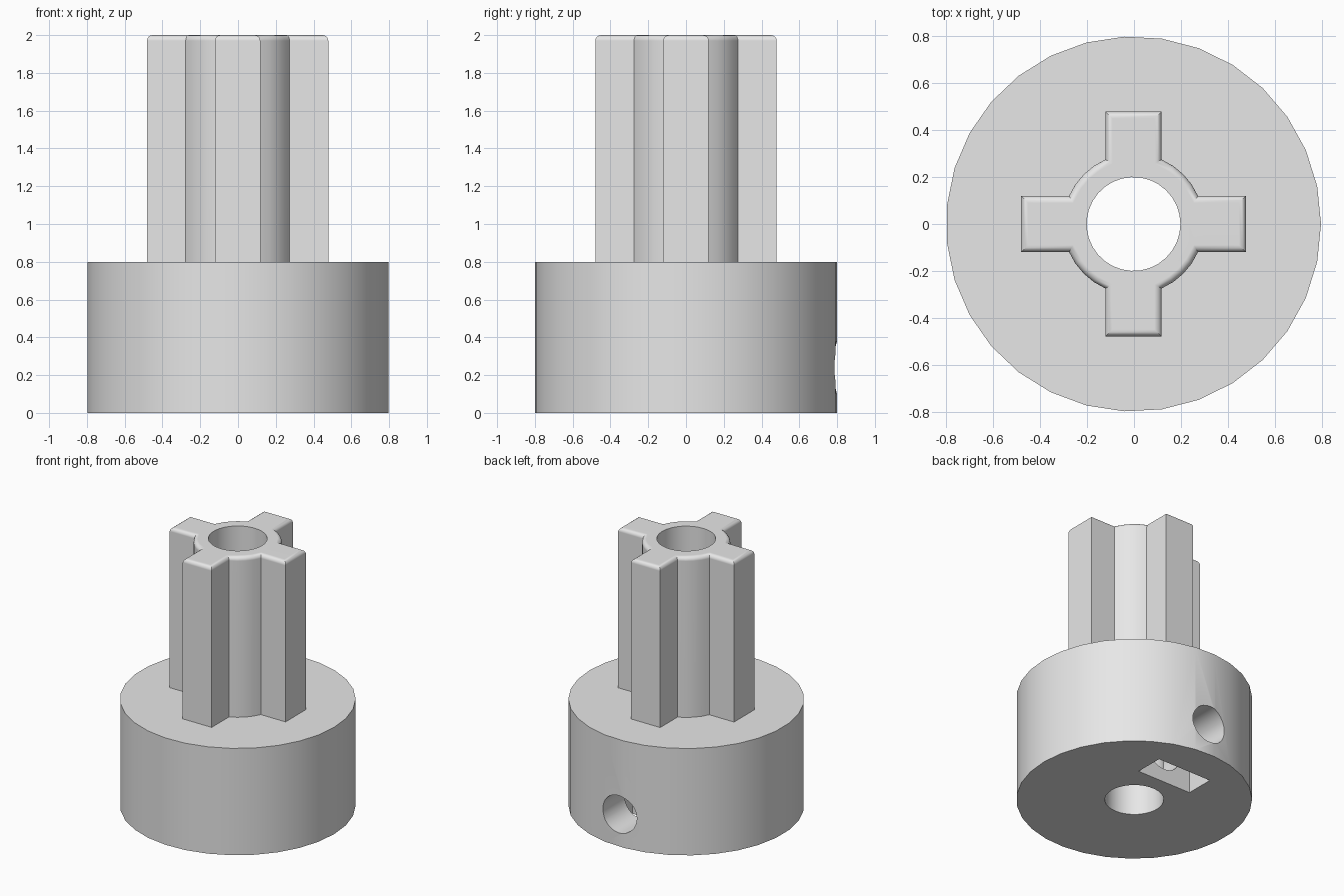
import bpy, bmesh, math
from mathutils import Matrix

if "Cube" in bpy.data.objects:
    bpy.data.objects.remove(bpy.data.objects["Cube"])

SIDES = 31


def circle(r, n=SIDES, cx=0.0, cy=0.0):
    return [(cx + r * math.cos(2 * math.pi * i / n),
             cy + r * math.sin(2 * math.pi * i / n)) for i in range(n)]


def prism(name, outline, lo, hi, along_y=False, bevel=0.0):
    """Extrude an outline along z, or along y with the outline given as (x, -z)."""
    bm = bmesh.new()
    face = bm.faces.new([bm.verts.new((x, y, lo)) for x, y in outline])
    ext = bmesh.ops.extrude_face_region(bm, geom=[face], use_keep_orig=True)
    top = [g for g in ext["geom"] if isinstance(g, bmesh.types.BMVert)]
    for v in top:
        v.co.z = hi
    bmesh.ops.recalc_face_normals(bm, faces=bm.faces[:])
    if bevel:
        rim = [e for e in bm.edges if all(v.co.z > hi - 1e-5 for v in e.verts)]
        bmesh.ops.bevel(bm, geom=rim, offset=bevel, segments=4, profile=0.5,
                        affect='EDGES')
    if along_y:
        bmesh.ops.rotate(bm, verts=bm.verts[:],
                         matrix=Matrix.Rotation(-math.pi / 2, 3, 'X'))
    mesh = bpy.data.meshes.new(name)
    bm.to_mesh(mesh)
    bm.free()
    obj = bpy.data.objects.new(name, mesh)
    bpy.context.collection.objects.link(obj)
    return obj


def combine(target, other, operation):
    mod = target.modifiers.new(operation.lower(), 'BOOLEAN')
    mod.operation, mod.solver, mod.object = operation, 'EXACT', other
    bpy.context.view_layer.objects.active = target
    bpy.ops.object.modifier_apply(modifier=mod.name)
    bpy.data.objects.remove(other, do_unlink=True)


# Cross-shaped shaft outline: four square arms joined by arcs of a round core
CORE, ARM, HALF = 0.30, 0.48, 0.12
start = math.asin(HALF / CORE)
sweep = math.pi / 2 - 2 * start
quarter = [(ARM, -HALF), (ARM, HALF)]
quarter += [(CORE * math.cos(start + sweep * i / 4),
             CORE * math.sin(start + sweep * i / 4)) for i in range(5)]
cross = []
for k in range(4):
    c, s = [(1, 0), (0, 1), (-1, 0), (0, -1)][k]
    cross += [(x * c - y * s, x * s + y * c) for x, y in quarter]

# Round base and shaft with a rounded top rim
hub = prism("splined_hub", circle(0.8), 0.0, 0.8)
combine(hub, prism("shaft", cross, 0.7, 2.0, bevel=0.03), 'UNION')

# Central bore
combine(hub, prism("bore", circle(0.2), -0.1, 2.1), 'DIFFERENCE')

# Nut slot open at the bottom, with a pointed upper end
slot = [(-0.225, 0.1), (0.225, 0.1), (0.225, -0.37), (0.0, -0.50), (-0.225, -0.37)]
combine(hub, prism("nut_slot", slot, 0.315, 0.53, along_y=True), 'DIFFERENCE')

# Set-screw hole from the back into the bore
combine(hub, prism("screw_hole", circle(0.14, 32, 0, -0.24), 0.05, 1.0,
                   along_y=True), 'DIFFERENCE')

# Finish: one grey material, smooth curves with sharp edges
grey = bpy.data.materials.new("plain_grey")
grey.diffuse_color = (0.8, 0.8, 0.8, 1.0)
grey.use_nodes = True
grey.node_tree.nodes["Principled BSDF"].inputs["Base Color"].default_value = grey.diffuse_color
hub.data.materials.clear()
hub.data.materials.append(grey)
for p in hub.data.polygons:
    p.material_index = 0
hub.location.x = -0.002
bpy.ops.object.select_all(action='DESELECT')
hub.select_set(True)
bpy.context.view_layer.objects.active = hub
bpy.ops.object.shade_smooth_by_angle(angle=math.radians(30))
weighted = hub.modifiers.new("weighted_normals", 'WEIGHTED_NORMAL')
weighted.keep_sharp = True
